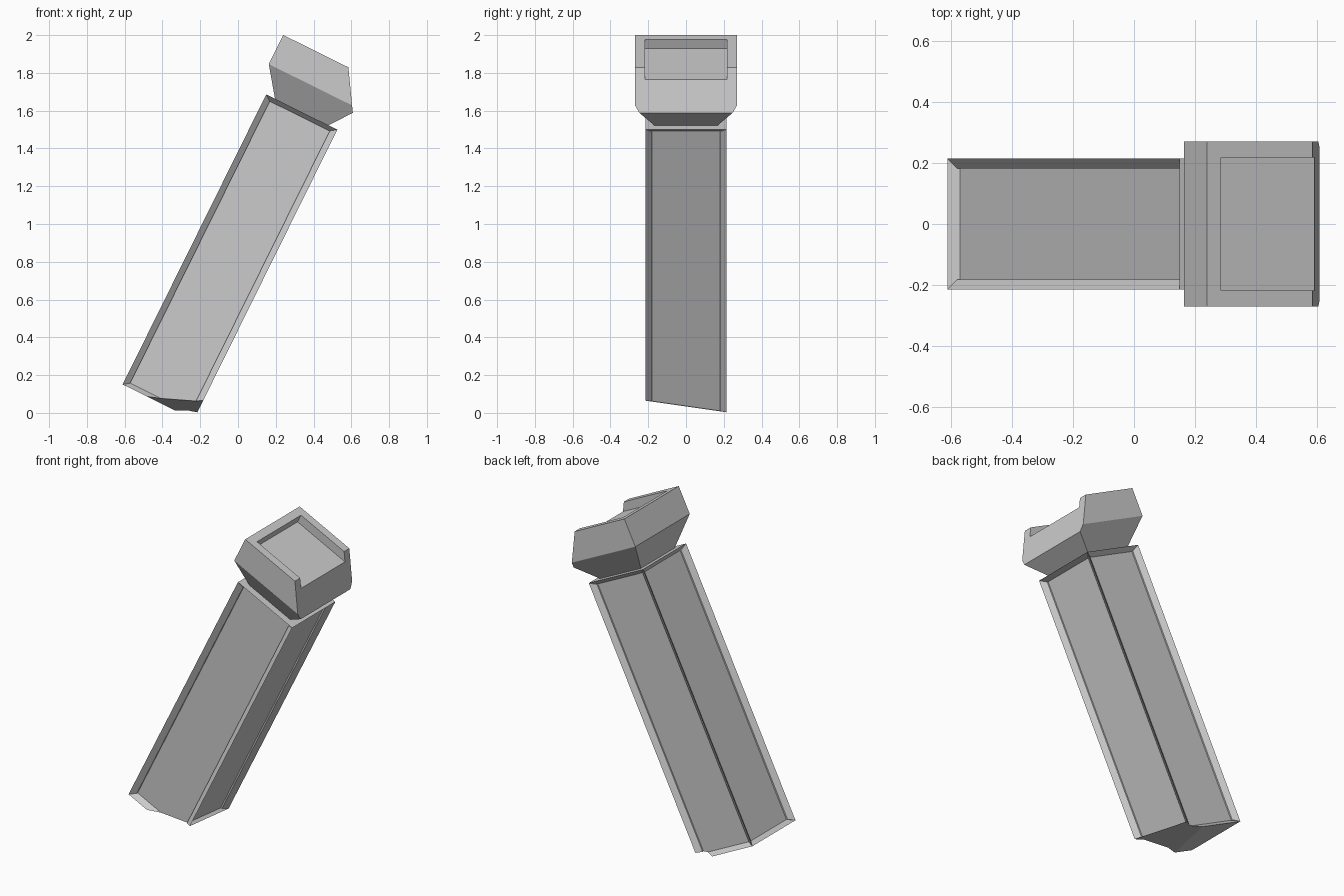
import bpy, bmesh, math
from mathutils import Matrix, Vector

if "Cube" in bpy.data.objects:
    bpy.data.objects.remove(bpy.data.objects["Cube"])

# Local frame of the leaning post: z along the post, origin at its top centre
TILT = math.radians(26.34)
FRAME = Matrix.Translation((0.3375, 0, 1.5925)) @ Matrix.Rotation(TILT, 4, 'Y')


def loft(sections):
    """Closed solid from rectangles (half_x, half_y, z)."""
    bm = bmesh.new()
    rings = [[bm.verts.new((sx * hx, sy * hy, z))
              for sx, sy in ((-1, -1), (1, -1), (1, 1), (-1, 1))]
             for hx, hy, z in sections]
    bm.faces.new(rings[0][::-1])
    bm.faces.new(rings[-1])
    sides = []
    for a, b in zip(rings, rings[1:]):
        for i in range(4):
            j = (i + 1) % 4
            sides.append(bm.faces.new((a[i], a[j], b[j], b[i])))
    bm.normal_update()
    return bm, sides


def slice_off(bm, point, normal):
    """Remove everything on the normal side and cap the cut."""
    geom = bm.verts[:] + bm.edges[:] + bm.faces[:]
    cut = bmesh.ops.bisect_plane(bm, geom=geom, plane_co=point, plane_no=normal,
                                 clear_outer=True)["geom_cut"]
    edges = [e for e in cut if isinstance(e, bmesh.types.BMEdge)]
    bmesh.ops.holes_fill(bm, edges=edges, sides=0)
    bmesh.ops.recalc_face_normals(bm, faces=bm.faces[:])


def finish(bm, name):
    mesh = bpy.data.meshes.new(name)
    bm.to_mesh(mesh)
    bm.free()
    obj = bpy.data.objects.new(name, mesh)
    bpy.context.collection.objects.link(obj)
    return obj


# Post: square bar with a recessed panel on each side, foot cut by a sloping plane
bm, sides = loft([(0.21, 0.214, -1.713), (0.21, 0.214, 0)])
bmesh.ops.inset_individual(bm, faces=sides, thickness=0.034, depth=-0.033)
bm.transform(FRAME)
slice_off(bm, Vector((-0.2, 0, 0.034)), Vector((-0.075, -0.149, -1)))
finish(bm, "post")

# Head: flared block with a sloping face on the +x side
bm, _ = loft([(0.158, 0.168, 0), (0.269, 0.27, 0.15), (0.269, 0.27, 0.322)])
slice_off(bm, Vector((0.116, 0, 0.322)), Vector((0.207, 0, 0.129)))
bm.transform(FRAME)
head = finish(bm, "head")

# Notch in the head's top, open towards the sloping face
bm = bmesh.new()
bmesh.ops.create_cube(bm, size=1, matrix=Matrix.Translation((0.082, 0, 0.368))
                      @ Matrix.Diagonal((0.6, 0.436, 0.2, 1)))
bm.transform(FRAME)
cutter = finish(bm, "notch_cutter")
cutter.hide_render = True

mod = head.modifiers.new("notch", 'BOOLEAN')
mod.operation = 'DIFFERENCE'
mod.solver = 'EXACT'
mod.object = cutter
bpy.context.view_layer.objects.active = head
bpy.ops.object.modifier_apply(modifier=mod.name)
bpy.data.objects.remove(cutter)
